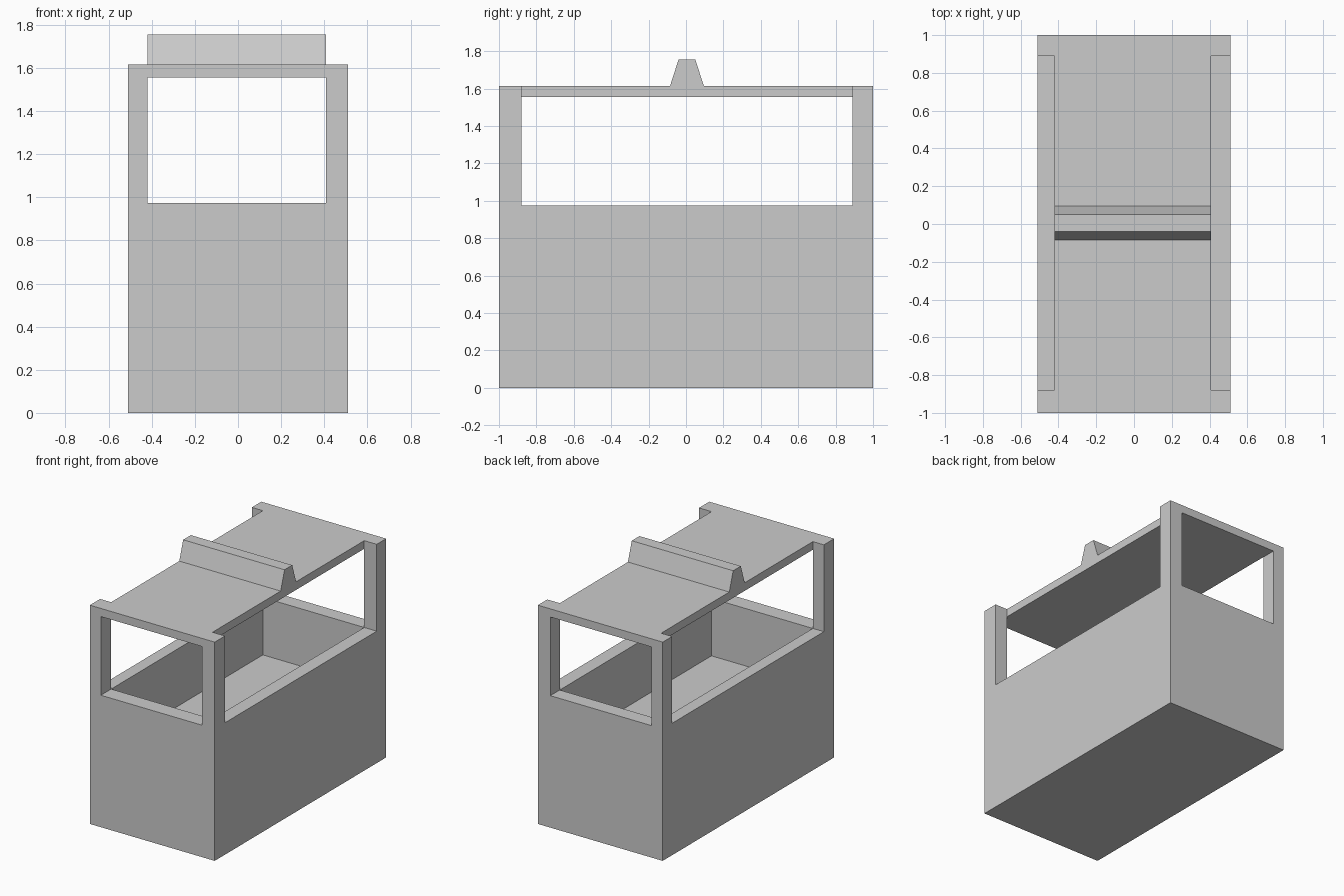
import bpy
import bmesh

if "Cube" in bpy.data.objects:
    bpy.data.objects.remove(bpy.data.objects["Cube"])

# Main planes of the casing
X0, X1 = -0.42, 0.408      # inner side planes
Y0, Y1 = -0.88, 0.89       # inner end planes
FLOOR, SILL, CEILING, TOP = 0.55, 0.974, 1.555, 1.615


def prism(name, profile, x0, x1):
    """Extrude a (y, z) profile along x from x0 to x1."""
    bm = bmesh.new()
    face = bm.faces.new([bm.verts.new((x0, y, z)) for y, z in profile])
    ext = bmesh.ops.extrude_face_region(bm, geom=[face])
    moved = [g for g in ext["geom"] if isinstance(g, bmesh.types.BMVert)]
    bmesh.ops.translate(bm, verts=moved, vec=(x1 - x0, 0, 0))
    bmesh.ops.recalc_face_normals(bm, faces=bm.faces)
    mesh = bpy.data.meshes.new(name)
    bm.to_mesh(mesh)
    bm.free()
    obj = bpy.data.objects.new(name, mesh)
    bpy.context.collection.objects.link(obj)
    return obj


def box(name, x, y, z):
    profile = [(y[0], z[0]), (y[1], z[0]), (y[1], z[1]), (y[0], z[1])]
    return prism(name, profile, *x)


# Outer casing: tub, corner posts and roof in one piece
casing = box("casing", (-0.51, 0.51), (-1, 1), (0, TOP))

# Hollow interior, end windows, and side openings that also notch the roof
cutters = [
    box("interior_cutter", (X0, X1), (Y0, Y1), (FLOOR, CEILING)),
    box("end_window_cutter", (X0, X1), (-1.2, 1.2), (SILL, CEILING)),
    box("left_opening_cutter", (-0.7, X0), (Y0, Y1), (SILL, TOP + 0.2)),
    box("right_opening_cutter", (X1, 0.7), (Y0, Y1), (SILL, TOP + 0.2)),
]
for cutter in cutters:
    cutter.hide_render = True
    cutter.display_type = 'WIRE'
    mod = casing.modifiers.new(cutter.name, 'BOOLEAN')
    mod.operation = 'DIFFERENCE'
    mod.solver = 'EXACT'
    mod.object = cutter

# Bake the cuts and drop the helpers
depsgraph = bpy.context.evaluated_depsgraph_get()
baked = bpy.data.meshes.new_from_object(casing.evaluated_get(depsgraph))
casing.modifiers.clear()
casing.data = baked
for cutter in cutters:
    bpy.data.objects.remove(cutter)

# Tapered ridge across the roof
prism("roof_ridge",
      [(-0.085, TOP), (0.095, TOP), (0.05, 1.755), (-0.04, 1.755)], X0, X1)
